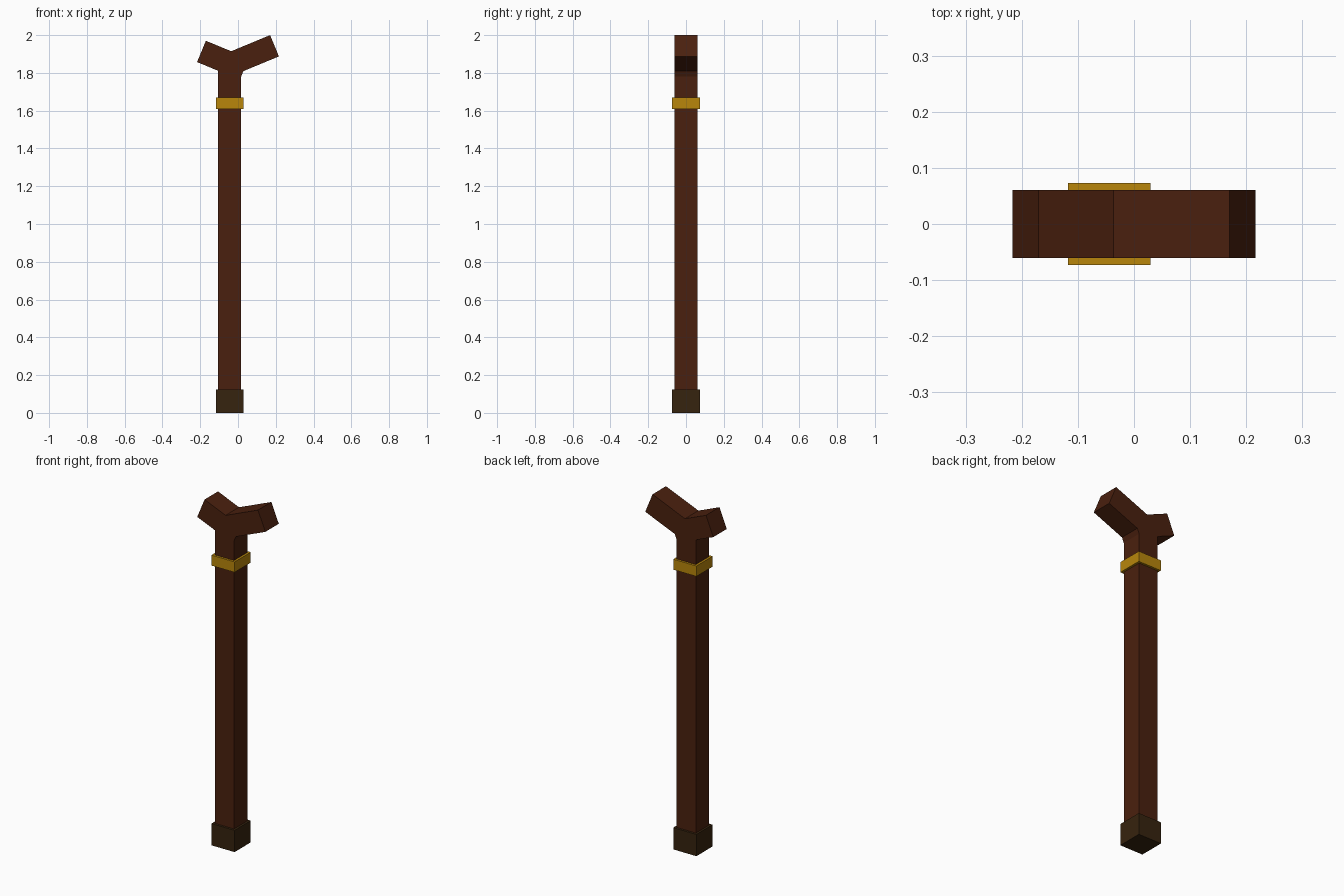
import bpy
from math import radians, cos, sin
from mathutils import Vector

cube = bpy.data.objects.get("Cube")
if cube:
    bpy.data.objects.remove(cube, do_unlink=True)


def linear(c):
    c /= 255
    return c / 12.92 if c <= 0.04045 else ((c + 0.055) / 1.055) ** 2.4


def material(name, rgb):
    colour = (*[linear(c) for c in rgb], 1)
    mat = bpy.data.materials.new(name)
    mat.use_nodes = True
    mat.diffuse_color = colour
    shader = mat.node_tree.nodes["Principled BSDF"]
    shader.inputs["Base Color"].default_value = colour
    shader.inputs["Roughness"].default_value = 0.8
    return mat


def box(name, centre, size, mat, tilt=0):
    bpy.ops.mesh.primitive_cube_add(size=1, location=centre, rotation=(0, tilt, 0))
    obj = bpy.context.object
    obj.name = name
    obj.scale = size
    bpy.ops.object.transform_apply(location=False, rotation=False, scale=True)
    obj.data.materials.append(mat)
    return obj


def arm(name, top_corner, side, length):
    """Tilted bar whose outer upper corner is given; side is +1 or -1 in x."""
    inward = Vector((-side * cos(TILT), 0, -sin(TILT)))
    down = Vector((side * sin(TILT), 0, -cos(TILT)))
    centre = Vector(top_corner) + inward * length / 2 + down * WOOD / 2
    return box(name, centre, (length, WOOD, WOOD), wood, -side * TILT)


wood = material("dark brown wood", (74, 32, 14))
gold = material("gold", (184, 134, 11))
rubber = material("dark olive tip", (54, 35, 14))

AXIS = -0.044   # x of the shaft
WOOD = 0.122    # thickness of shaft and arms
BAND = 0.147    # thickness of collar and tip
TILT = radians(22.5)

# Shaft with its end cap and collar
box("shaft", (AXIS, 0, 0.935), (WOOD, WOOD, 1.83), wood)
box("foot_tip", (AXIS, 0, 0.0625), (BAND, BAND, 0.125), rubber)
box("collar", (AXIS, 0, 1.639), (BAND, BAND, 0.06), gold)

# Forked handle
arm("handle_long_arm", (0.17, 0, 2.0), 1, 0.3)
arm("handle_short_arm", (-0.17, 0, 1.97), -1, 0.245)
